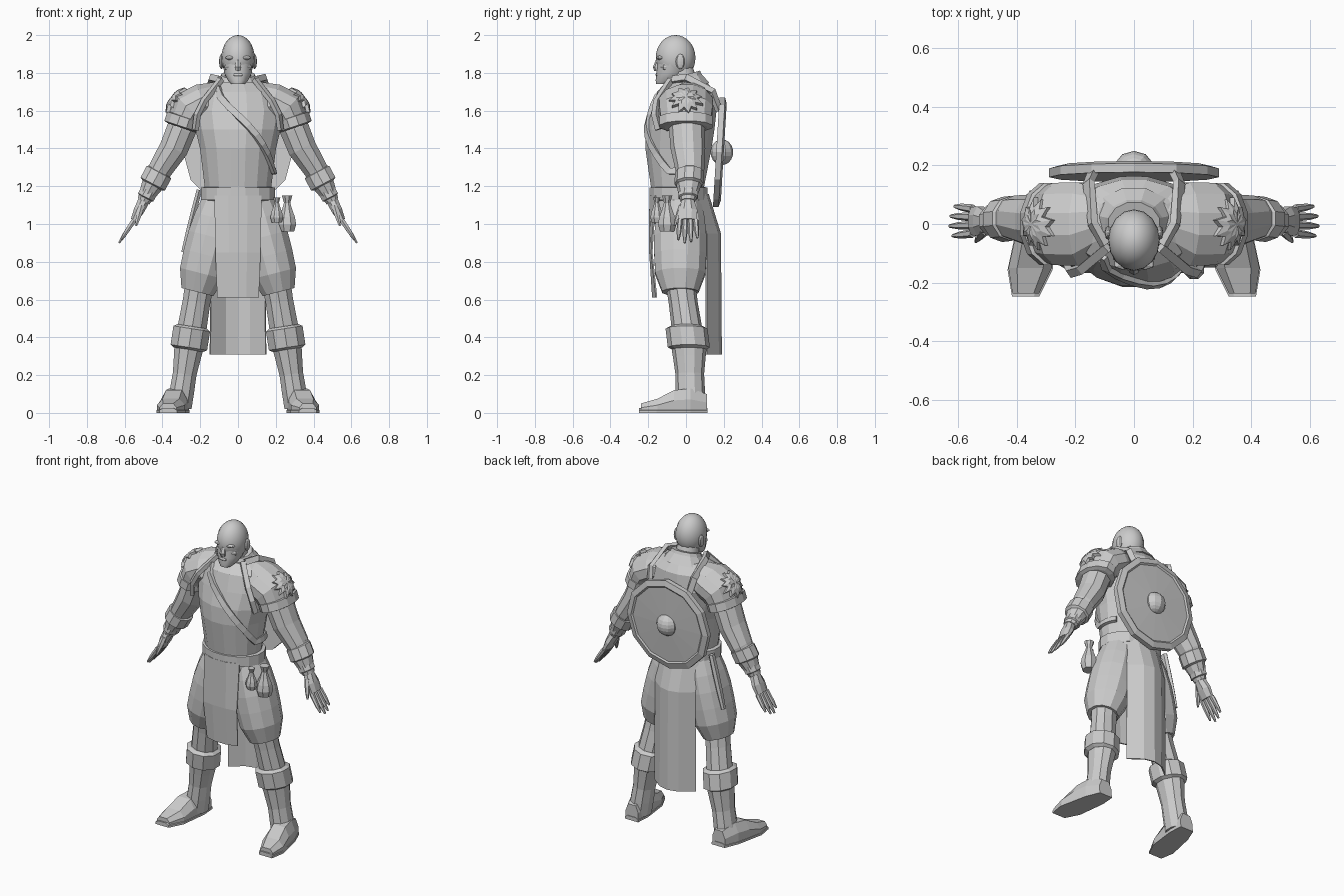
import bpy
import bmesh
import random
from math import sin, cos, pi, radians
from mathutils import Vector, Matrix

if "Cube" in bpy.data.objects:
    bpy.data.objects.remove(bpy.data.objects["Cube"], do_unlink=True)
random.seed(4)

grey = bpy.data.materials.new("plain_grey")
grey.use_nodes = True
COLOUR = (0.6, 0.6, 0.6, 1)
grey.diffuse_color = COLOUR
grey.node_tree.nodes["Principled BSDF"].inputs["Base Color"].default_value = COLOUR


def finish(name, bm, smooth=False):
    bmesh.ops.recalc_face_normals(bm, faces=bm.faces)
    mesh = bpy.data.meshes.new(name)
    bm.to_mesh(mesh)
    bm.free()
    mesh.materials.append(grey)
    obj = bpy.data.objects.new(name, mesh)
    bpy.context.collection.objects.link(obj)
    if smooth:
        bpy.ops.object.select_all(action="DESELECT")
        obj.select_set(True)
        bpy.context.view_layer.objects.active = obj
        bpy.ops.object.shade_smooth_by_angle(angle=radians(45))
    return obj


def labelled(name, mirror):
    return (("left_" + name, 1), ("right_" + name, -1)) if mirror else ((name, 1),)


def skin(name, rings, mirror=False, smooth=False):
    """Join closed rings of points into a capped solid."""
    for label, side in labelled(name, mirror):
        bm = bmesh.new()
        loops = [[bm.verts.new((p[0] * side, p[1], p[2])) for p in ring] for ring in rings]
        for low, high in zip(loops, loops[1:]):
            for i in range(len(low)):
                bm.faces.new((low[i - 1], low[i], high[i], high[i - 1]))
        bm.faces.new(loops[0])
        bm.faces.new(loops[-1])
        obj = finish(label, bm, smooth)
    return obj


def tangent(path, i):
    return (path[min(i + 1, len(path) - 1)] - path[max(i - 1, 0)]).normalized()


def tube(name, path, widths, depth=1.0, sides=10, mirror=False, smooth=False):
    """Oval rings square to the path; depth is the ratio of depth to width."""
    path = [Vector(p) for p in path]
    depths = depth if isinstance(depth, tuple) else [depth] * len(path)
    rings = []
    for i, (centre, width, ratio) in enumerate(zip(path, widths, depths)):
        along = tangent(path, i)
        across = Vector((-along.z, 0, along.x)).normalized()
        angles = [2 * pi * (k + 0.5) / sides for k in range(sides)]
        rings.append([centre + across * width * cos(a) + Vector((0, width * ratio * sin(a), 0))
                      for a in angles])
    return skin(name, rings, mirror, smooth)


def limb(name, start, end, widths, depth=1.0, sides=10, mirror=True):
    """Tube with evenly spaced widths between two joints."""
    last = len(widths) - 1
    tube(name, [start.lerp(end, i / last) for i in range(last + 1)], widths, depth, sides, mirror)


def band(name, start, end, radius, depth=1.0, sides=10, mirror=True):
    """Thick cuff with short bevelled lips."""
    path = [start.lerp(end, t) for t in (0, 0.1, 0.9, 1)]
    tube(name, path, [radius * k for k in (0.8, 1, 1, 0.8)], depth, sides, mirror)


def ball(name, centre, size, segments=10, mirror=False, smooth=False):
    for label, side in labelled(name, mirror):
        bm = bmesh.new()
        place = Matrix.Translation((centre[0] * side, centre[1], centre[2])) @ Matrix.Diagonal((*size, 1))
        bmesh.ops.create_uvsphere(bm, u_segments=segments, v_segments=segments, radius=1, matrix=place)
        finish(label, bm, smooth)


def ribbon(name, points, width, thick, mirror=False):
    """Flat band along points, facing away from the body axis."""
    points = [Vector(p) for p in points]
    rings = []
    for i, p in enumerate(points):
        along = tangent(points, i)
        across = along.cross(Vector((p.x, p.y, 0.05))).normalized() * width / 2
        out = across.cross(along).normalized() * thick
        rings.append([p - across - out, p + across - out, p + across + out, p - across + out])
    skin(name, rings, mirror)


def sheet(name, rows, columns):
    """Hanging cloth; each row is height, half width, middle y and edge y."""
    bm = bmesh.new()
    grid = [[bm.verts.new((c * width, middle + (edge - middle) * c * c, z)) for c in columns]
            for z, width, middle, edge in rows]
    for a, b in zip(grid, grid[1:]):
        for i in range(1, len(columns)):
            bm.faces.new((a[i - 1], a[i], b[i], b[i - 1]))
    finish(name, bm).modifiers.new("thickness", "SOLIDIFY").thickness = 0.008


# Joints of the left side
ELBOW, WRIST = Vector((.41, .02, 1.29)), Vector((.5, .01, 1.12))
KNUCKLES, FINGERTIP = Vector((.55, .01, 1.02)), Vector((.63, .01, .9))
HIP, KNEE = Vector((.09, -.03, 1.13)), Vector((.215, -.03, .64))
CALF, HEEL = Vector((.255, .015, .38)), Vector((.31, .025, .03))

# Torso and belt
spine = [Vector((0, y, z)) for y, z in
         ((-.04, 1), (-.045, 1.2), (-.04, 1.4), (-.03, 1.5), (-.01, 1.6), (0, 1.7), (.01, 1.75))]
girth = (.18, .18, .205, .23, .25, .22, .13)
fullness = (.75, .8, .87, .8, .7, .7, .8)
tube("torso", spine, girth, fullness, sides=16)
band("belt", Vector((0, -.04, 1.12)), Vector((0, -.04, 1.2)), .2, .78, sides=16, mirror=False)


def on_torso(angle, z):
    """Point just outside the torso at an angle and height."""
    i = next(k for k in range(1, len(spine)) if spine[k].z >= z)
    t = (z - spine[i - 1].z) / (spine[i].z - spine[i - 1].z)
    width = girth[i - 1] + (girth[i] - girth[i - 1]) * t
    ratio = fullness[i - 1] + (fullness[i] - fullness[i - 1]) * t
    offset = Vector((cos(angle), ratio * sin(angle), 0)) * width * 1.03
    return spine[i - 1].lerp(spine[i], t) + offset


# Strap from the right shoulder across the chest and under the left arm
ribbon("chest_strap", [on_torso(radians(12 * i - 125), max(1.28, 1.72 - .05 * i)) for i in range(14)],
       .035, .009)

# Neck and collar, which rises toward the back
tube("neck", [(0, .01, 1.68), (0, -.03, 1.84)], (.08, .065), sides=12, smooth=True)
collar = tube("collar", [(0, 0, 1.71), (0, 0, 1.77), (0, 0, 1.79)], (.15, .1, .09), .85, sides=12)
for vertex in collar.data.vertices:
    vertex.co.z += .3 * vertex.co.y

# Bald head and face
ball("cranium", (0, -.055, 1.88), (.088, .105, .12), 16, smooth=True)
tube("jaw", [(0, -.12, 1.74), (0, -.1, 1.76), (0, -.075, 1.8), (0, -.06, 1.87)],
     (.035, .055, .075, .085), 1.1, sides=14, smooth=True)
tube("nose", [(0, -.15, 1.81), (0, -.155, 1.83), (0, -.145, 1.88)], (.018, .02, .01), sides=6)
ball("mouth", (0, -.15, 1.79), (.03, .012, .01), 8)
ball("brow", (.037, -.137, 1.88), (.035, .02, .012), 6, mirror=True)
ball("cheek", (.05, -.105, 1.83), (.025, .03, .02), 6, mirror=True)
ball("ear", (.088, -.03, 1.86), (.012, .025, .04), 8, mirror=True)

# Arms and cuffs
tube("upper_arm", [(.25, .01, 1.6), (.3, .005, 1.5), (.34, .01, 1.4), ELBOW, ELBOW.lerp(WRIST, .2)],
     (.08, .082, .08, .067, .06), 1.15, mirror=True)
limb("forearm", ELBOW, WRIST, (.067, .06, .036), 1.1)
band("bracer", ELBOW.lerp(WRIST, .05), ELBOW.lerp(WRIST, .5), .077)
band("wrist_wrap", ELBOW.lerp(WRIST, .6), ELBOW.lerp(WRIST, .9), .05, 1.1, sides=8)

# Hands with four fingers and a thumb
limb("palm", WRIST, KNUCKLES, (.033, .03, .02), (1.1, 1.8, 2.6), sides=8)
for i, reach in enumerate((.86, 1, .95, .78)):
    spread = Vector((0, .028 * i - .042, 0))
    limb("finger_" + str(i + 1), KNUCKLES + spread, KNUCKLES.lerp(FINGERTIP, reach) + spread * 1.2,
         (.015, .014, .012, .006), sides=6)
limb("thumb", WRIST + Vector((.01, -.03, -.02)), Vector((.54, -.06, .99)), (.018, .017, .013, .006), sides=6)

# Shoulder guards with a thick hem
tube("shoulder_guard", [(.09, .02, 1.68), (.18, 0, 1.645), (.255, 0, 1.605), (.287, 0, 1.54)],
     (.08, .105, .112, .09), (1.2, 1.4, 1.3, 1.5), sides=12, mirror=True)
band("shoulder_hem", Vector((.28, 0, 1.57)), Vector((.3, 0, 1.51)), .1, 1.45, sides=12)

# Raised jagged crest curved over each shoulder
jags = [random.uniform(.085, .1) if i % 2 else random.uniform(.055, .07) for i in range(22)]
crest_out, crest_up = Vector((.78, 0, .62)), Vector((-.62, 0, .78))


def crest_ring(scale, height):
    ring = []
    for i, jag in enumerate(jags):
        a = 2 * pi * i / len(jags)
        y, rise = jag * scale * cos(a), jag * scale * sin(a) * .9
        lift = height - 3.6 * (y * y + rise * rise)
        ring.append(Vector((.343, y, 1.668)) + crest_up * rise + crest_out * lift)
    return ring


skin("shoulder_crest", [crest_ring(1, -.008), crest_ring(1, .012), crest_ring(.6, .016),
                        crest_ring(.1, .012)], mirror=True)

# Piped edges of the mantle
ribbon("front_piping", [(.09, -.08, 1.765), (.18, -.155, 1.65), (.215, -.165, 1.58), (.225, -.145, 1.5)],
       .03, .012, mirror=True)
ribbon("top_piping", [(.1, -.07, 1.765), (.14, 0, 1.775), (.155, .14, 1.7), (.14, .175, 1.6)],
       .035, .012, mirror=True)

# Round shield with a raised rim, leaning slightly, and its boss
shield_profile = ((.1, .16), (.29, .16), (.29, .19), (.255, .2), (.245, .193), (.06, .2))
turns = [2 * pi * i / 12 for i in range(12)]
skin("shield", [[(r * cos(a), y + .06 * r * sin(a), 1.38 + r * sin(a)) for a in turns]
                for r, y in shield_profile])
ball("shield_boss", (0, .19, 1.38), (.068, .06, .068))

# Baggy trousers and booted legs
limb("trouser", HIP, KNEE, (.1, .12, .13, .13, .125, .09), 1.1, sides=12)
limb("shin", KNEE.lerp(HIP, .1), CALF, (.08, .077, .08, .083))
limb("boot", CALF, HEEL, (.085, .075, .066, .068, .068), 1.15)
band("boot_cuff", CALF.lerp(KNEE, .3), CALF.lerp(HEEL, .13), .103, 1.08)


def foot_rings(heights, grow):
    """Sections from heel to toe, turning slightly outward."""
    rings = []
    for i, (height, half) in enumerate(zip(heights, (.045, .066, .07, .074, .045))):
        x, y, half = .31 + .015 * i, .11 - .087 * i, half * grow
        outline = ((-1, 0), (1, 0), (1, .55), (.6, 1), (-.6, 1), (-1, .55))
        rings.append([(x + half * across, y * grow, height * up) for across, up in outline])
    return rings


skin("foot", foot_rings((.1, .13, .12, .075, .05), 1), mirror=True)
skin("sole", foot_rings([.025] * 5, 1.04), mirror=True)

# Front and back cloths hanging from the belt
sheet("front_cloth", [(1.15, .125, -.2, -.165), (.85, .12, -.197, -.185), (.61, .11, -.183, -.16)],
      (-1, -.4, .4, 1))
sheet("back_cloth", [(1.16, .14, .12, .06), (.95, .145, .185, .11), (.31, .15, .19, .11)],
      (-1, -.45, 0, .45, 1))

# Belt pouches and sheathed knife
pouch_shape = (.03, .018, .03, .045, .052, .04)
for name, top, size in (("small_pouch", Vector((.205, -.155, 1.14)), .7),
                        ("large_pouch", Vector((.26, -.1, 1.15)), 1)):
    limb(name, top, top - Vector((0, 0, .19 * size)), [w * size for w in pouch_shape], sides=8, mirror=False)
limb("sheath", Vector((-.205, .03, 1.18)), Vector((-.29, .03, .85)), (.016, .017, .016, .012), 1.5,
     sides=6, mirror=False)
